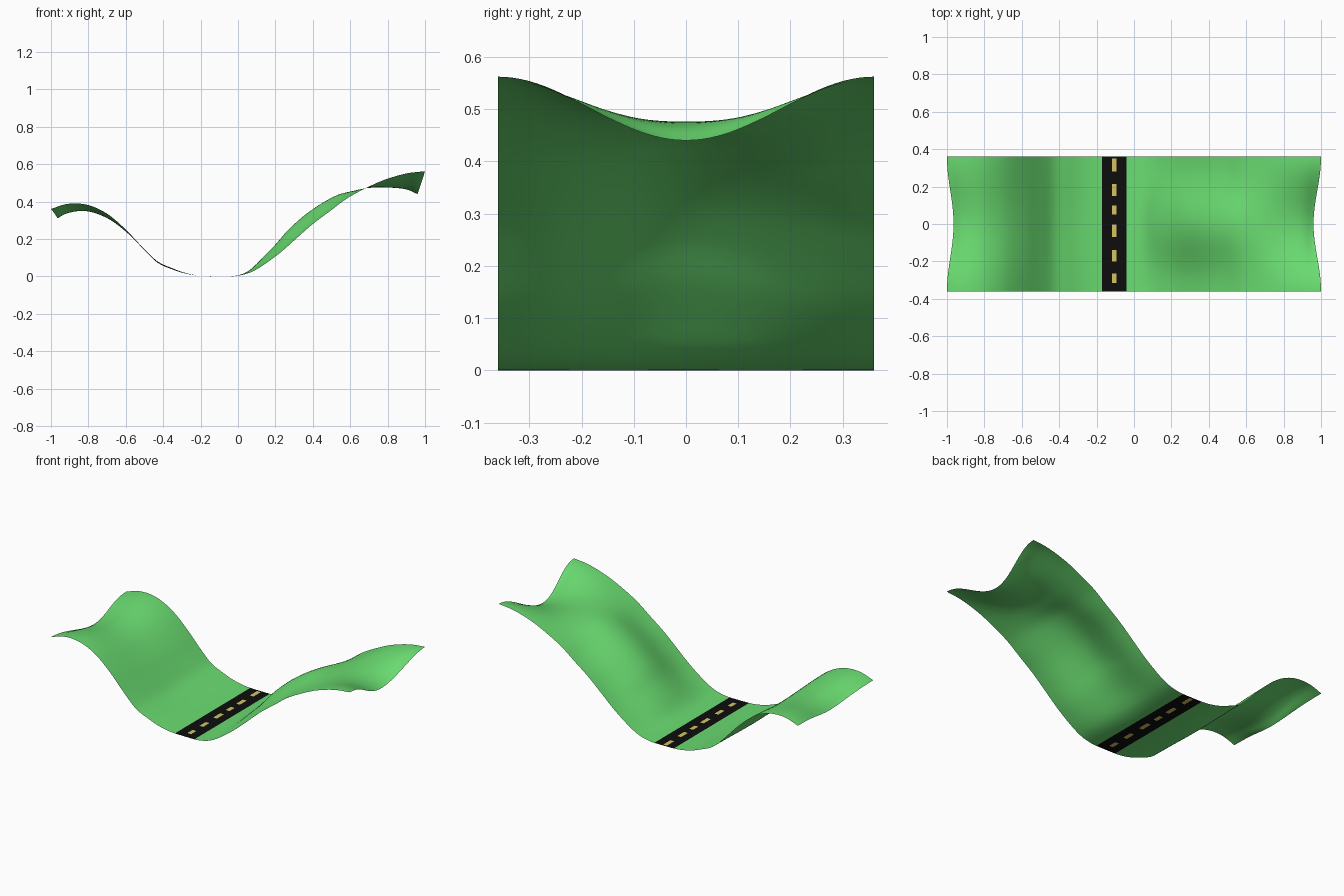
import bpy, bmesh, math

if "Cube" in bpy.data.objects:
    bpy.data.objects.remove(bpy.data.objects["Cube"])

HALF_Y = 0.36

# Height profiles along x: the two long edges, and the centre line
EDGE = [(-1, .36), (-.93, .384), (-.86, .39), (-.78, .375), (-.69, .328), (-.6, .25),
        (-.5, .145), (-.43, .08), (-.35, .043), (-.28, .018), (-.2, .003), (-.1, 0),
        (-.02, .001), (.05, .015), (.1, .038), (.15, .07), (.23, .13), (.32, .21),
        (.4, .28), (.5, .355), (.58, .415), (.68, .47), (.78, .515), (.9, .55), (1, .562)]
CENTRE = [(-.965, .31), (-.92, .335), (-.84, .35), (-.77, .34), (-.68, .3), (-.58, .222),
          (-.5, .14), (-.43, .073), (-.35, .037), (-.28, .015), (-.2, .003), (-.1, 0),
          (-.02, .002), (.04, .02), (.08, .048), (.12, .088), (.2, .17), (.27, .25),
          (.38, .345), (.52, .43), (.62, .458), (.7, .473), (.8, .475), (.9, .465), (.96, .44)]
DASHES = [(-.315, -.265), (-.2, -.14), (-.07, -.002), (.05, .1), (.15, .215), (.28, .35)]


def profile(pts, x):
    """Smooth curve through the points."""
    n = len(pts)
    x = min(max(x, pts[0][0]), pts[-1][0])
    i = next(k for k in range(n - 1) if x <= pts[k + 1][0])

    def slope(k):
        a, b = pts[max(k - 1, 0)], pts[min(k + 1, n - 1)]
        return (b[1] - a[1]) / (b[0] - a[0])
    (x0, z0), (x1, z1) = pts[i], pts[i + 1]
    h = x1 - x0
    t = (x - x0) / h
    return ((2*t**3 - 3*t**2 + 1) * z0 + (t**3 - 2*t**2 + t) * h * slope(i)
            + (3*t**2 - 2*t**3) * z1 + (t**3 - t**2) * h * slope(i + 1))


def surface(u, y):
    """Point on the land; the short ends are pulled in at the middle."""
    w = (1 + math.cos(math.pi * y / HALF_Y)) / 2
    x = u * (1 - (.04 if u > 0 else .035) * w * abs(u) ** 8)
    e, c = profile(EDGE, x), profile(CENTRE, x)
    if c > e and u > 0:
        w **= 1.3          # tighter swell on the right hill
    return x, y, max(0, e + (c - e) * w)


def material(name, rgb):
    m = bpy.data.materials.new(name)
    m.diffuse_color = (*rgb, 1)
    m.use_nodes = True
    m.node_tree.nodes["Principled BSDF"].inputs["Base Color"].default_value = m.diffuse_color
    return m


def sheet(name, us, ys, mats, rule=lambda c: 0):
    bm = bmesh.new()
    rows = [[bm.verts.new(surface(u, y)) for y in ys] for u in us]
    for a, b in zip(rows, rows[1:]):
        for j in range(len(ys) - 1):
            f = bm.faces.new((a[j], b[j], b[j + 1], a[j + 1]))
            f.smooth = True
            f.material_index = rule(f.calc_center_median())
    me = bpy.data.meshes.new(name)
    bm.to_mesh(me)
    bm.free()
    for m in mats:
        me.materials.append(m)
    ob = bpy.data.objects.new(name, me)
    bpy.context.collection.objects.link(ob)
    return ob


def span(a, b, n):
    return [a + (b - a) * i / n for i in range(n + 1)]


grass = material("grass_green", (.145, .72, .165))
asphalt = material("asphalt_black", (.004, .004, .004))
paint = material("line_yellow", (.66, .56, .12))

# Grassy hills either side of the road
ys = span(-HALF_Y, HALF_Y, 48)
sheet("left_hill", span(-1, -.17, 48), ys, [grass])
sheet("right_hill", span(-.04, 1, 60), ys, [grass])


# Road strip with dashed centre line cut into its faces
def road_rule(c):
    on_line = abs(c.x + .105) < .012
    return int(on_line and any(a < c.y < b for a, b in DASHES))


road_ys = sorted({-HALF_Y, HALF_Y, *(v for d in DASHES for v in d)})
sheet("road", [-.17, -.1175, -.0925, -.04], road_ys, [asphalt, paint], road_rule)
